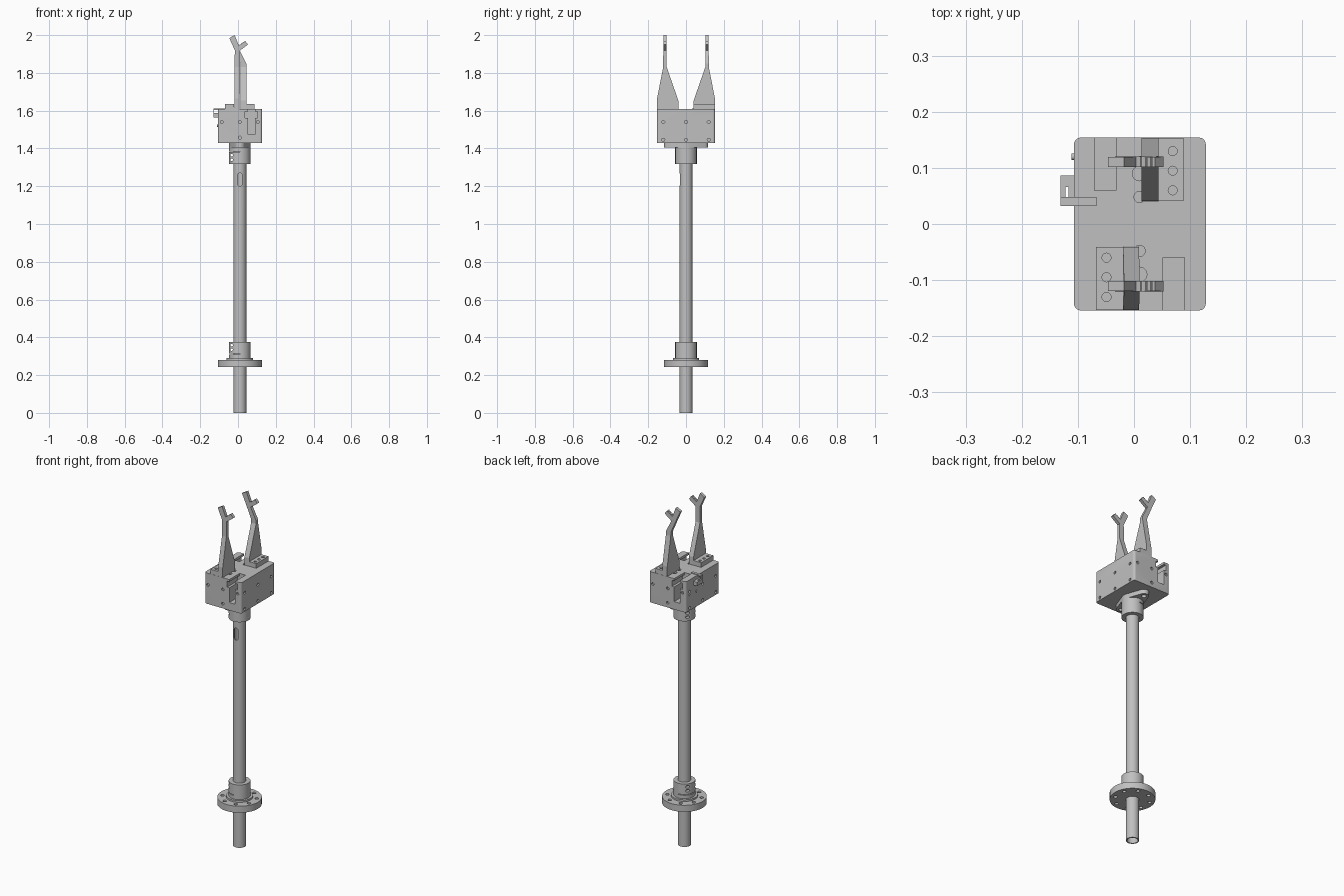
import bpy, bmesh, math
from mathutils import Matrix, Vector

old = bpy.data.objects.get("Cube")
if old:
    bpy.data.objects.remove(old, do_unlink=True)

metal = bpy.data.materials.new("light_grey_metal")
metal.use_nodes = True
GREY = (0.53, 0.53, 0.53, 1)
metal.diffuse_color = GREY
metal.node_tree.nodes["Principled BSDF"].inputs["Base Color"].default_value = GREY

CX = 0.01  # axis of the pole
AXES = {"X": Matrix.Rotation(math.pi / 2, 4, "Y"),
        "Y": Matrix.Rotation(math.pi / 2, 4, "X"),
        "Z": Matrix.Identity(4)}


def finish(name, bm):
    bmesh.ops.recalc_face_normals(bm, faces=bm.faces)
    mesh = bpy.data.meshes.new(name)
    bm.to_mesh(mesh)
    bm.free()
    mesh.materials.append(metal)
    obj = bpy.data.objects.new(name, mesh)
    bpy.context.collection.objects.link(obj)
    return obj


def add_box(bm, x, y, z):
    size = Vector((x[1] - x[0], y[1] - y[0], z[1] - z[0]))
    mid = Vector((x[0] + x[1], y[0] + y[1], z[0] + z[1])) / 2
    bmesh.ops.create_cube(bm, size=1, matrix=Matrix.Translation(mid) @ Matrix.Diagonal(size.to_4d()))


def add_cyl(bm, centre, r, depth, axis="Z", sides=24):
    bmesh.ops.create_cone(bm, cap_ends=True, segments=sides, radius1=r, radius2=r, depth=depth,
                          matrix=Matrix.Translation(centre) @ AXES[axis])


def box(name, x, y, z):
    bm = bmesh.new()
    add_box(bm, x, y, z)
    return finish(name, bm)


def disc(name, r, z0, z1, sides=64):
    bm = bmesh.new()
    add_cyl(bm, (CX, 0, (z0 + z1) / 2), r, z1 - z0, sides=sides)
    return finish(name, bm)


def prism(name, points, plane, lo, hi):
    """Extrude a 2D outline (in xz or yz) along the remaining axis."""
    bm = bmesh.new()
    place = (lambda a, b, d: (a, d, b)) if plane == "xz" else (lambda a, b, d: (d, a, b))
    face = bm.faces.new([bm.verts.new(place(a, b, lo)) for a, b in points])
    ext = bmesh.ops.extrude_face_region(bm, geom=[face])
    verts = [g for g in ext["geom"] if isinstance(g, bmesh.types.BMVert)]
    step = (0, hi - lo, 0) if plane == "xz" else (hi - lo, 0, 0)
    bmesh.ops.translate(bm, verts=verts, vec=step)
    return finish(name, bm)


def boolean(obj, tool, operation="DIFFERENCE"):
    mod = obj.modifiers.new("cut", "BOOLEAN")
    mod.operation, mod.solver, mod.object = operation, "EXACT", tool
    graph = bpy.context.evaluated_depsgraph_get()
    mesh = bpy.data.meshes.new_from_object(obj.evaluated_get(graph))
    obj.modifiers.clear()
    obj.data = mesh
    bpy.data.objects.remove(tool, do_unlink=True)


def smooth(obj):
    bpy.ops.object.select_all(action="DESELECT")
    obj.select_set(True)
    bpy.context.view_layer.objects.active = obj
    bpy.ops.object.shade_smooth_by_angle(angle=math.radians(30))


# Hollow pole with a rounded slot near the top
pole = disc("pole", 0.034, 0, 1.43)
boolean(pole, disc("pole_bore", 0.028, -0.1, 1.42))
boolean(pole, box("pole_slot", (CX - 0.012, CX + 0.012), (-0.06, 0), (1.212, 1.258)))
for z in (1.212, 1.258):
    bm = bmesh.new()
    add_cyl(bm, (CX, -0.03, z), 0.012, 0.06, "Y")
    boolean(pole, finish("slot_end", bm))
smooth(pole)

# Clamp collars with two bolt holes and a slit
for name, z0, z1, slit, holes in (("lower_collar", 0.285, 0.375, 0.312, (0.335, 0.358)),
                                  ("upper_collar", 1.317, 1.408, 1.383, (1.34, 1.364))):
    collar = disc(name, 0.057, z0, z1)
    boolean(collar, disc("collar_bore", 0.0335, z0 - 0.1, z1 + 0.1))
    bm = bmesh.new()
    add_box(bm, (-0.06, CX), (-0.1, 0.1), (slit - 0.002, slit + 0.002))
    for z in holes:
        add_cyl(bm, (-0.034, 0, z), 0.007, 0.2, "Y")
    boolean(collar, finish("collar_cuts", bm))
    smooth(collar)

# Round base flange with bolt holes and a raised ring
flange = disc("base_flange", 0.117, 0.242, 0.28)
boolean(flange, disc("flange_bore", 0.0335, 0.1, 0.4))
bm = bmesh.new()
for i in range(8):
    a = math.tau * (i + 0.5) / 8
    add_cyl(bm, (CX + 0.092 * math.cos(a), 0.092 * math.sin(a), 0.26), 0.01, 0.1)
boolean(flange, finish("flange_holes", bm))
smooth(flange)
ring = disc("flange_ring", 0.07, 0.275, 0.29)
boolean(ring, disc("ring_bore", 0.0335, 0.2, 0.4))
smooth(ring)

# Two-bolt oval flange below the gripper body
bm = bmesh.new()
add_cyl(bm, (CX, 0, 1.418), 0.057, 0.026, sides=64)
for s in (-1, 1):
    add_cyl(bm, (CX, s * 0.09, 1.418), 0.027, 0.026, sides=32)
hull = bmesh.ops.convex_hull(bm, input=bm.verts)
loose = [g for g in hull["geom_interior"] + hull["geom_unused"] if isinstance(g, bmesh.types.BMVert)]
bmesh.ops.delete(bm, geom=list(set(loose)), context="VERTS")
bmesh.ops.dissolve_limit(bm, angle_limit=0.01, verts=bm.verts, edges=bm.edges)
oval = finish("oval_flange", bm)
bm = bmesh.new()
for s in (-1, 1):
    add_cyl(bm, (CX, s * 0.09, 1.418), 0.013, 0.1)
boolean(oval, finish("oval_holes", bm))
smooth(oval)

# Gripper body with rounded upright corners
bm = bmesh.new()
add_box(bm, (-0.107, 0.128), (-0.154, 0.154), (1.43, 1.608))
upright = [e for e in bm.edges if abs(e.verts[0].co.z - e.verts[1].co.z) > 0.1]
bmesh.ops.bevel(bm, geom=upright, offset=0.012, segments=5, profile=0.5, affect="EDGES")
body = finish("gripper_body", bm)

# Guide slots: one open to the front, its twin open to the back
for s in (-1, 1):
    lo, hi = sorted((CX - s * 0.042, CX - s * 0.08))
    ends = sorted((s * 0.06, s * 0.3))
    boolean(body, box("slot", (lo, hi), ends, (1.475, 1.7)))
    boolean(body, box("slot_shoulder", (lo - 0.014, hi + 0.014), ends, (1.56, 1.595)))

# Screw holes in the four sides, and bolt holes through the body
bm = bmesh.new()
for side in (-0.107, 0.128):
    for y in (-0.12, 0, 0.12):
        for z in (1.446, 1.54):
            add_cyl(bm, (side, y, z), 0.008, 0.016, "X", 16)
for side in (-0.154, 0.154):
    s = math.copysign(1, side)
    for x, z in ((0.095 * s, 1.54), (0, 1.54), (0, 1.457), (-0.095 * s, 1.54)):
        add_cyl(bm, (CX + x, side, z), 0.008, 0.016, "Y", 16)
for s in (-1, 1):
    add_cyl(bm, (CX, s * 0.09, 1.5), 0.013, 0.4)
    add_cyl(bm, (CX, s * 0.048, 1.608), 0.01, 0.04)
boolean(body, finish("body_holes", bm))
smooth(body)

# Fingers: fork outline crossed with a tapered side outline
FORK = [(0.01, 1.918), (0.053, 1.95), (0.037, 1.97), (0.004, 1.945),
        (-0.018, 2.0), (-0.046, 1.984), (-0.017, 1.92)]
STEMS = {-1: ((-0.02, 1.605), (0.009, 1.605)),
         1: ((0.013, 1.85), (0.013, 1.605), (0.044, 1.605), (0.044, 1.85))}
TAPER = [(0.04, 1.6), (0.153, 1.6), (0.153, 1.665), (0.121, 1.83),
         (0.119, 2.05), (0.102, 2.05), (0.102, 1.83), (0.041, 1.655)]
for s, name in ((-1, "front"), (1, "back")):
    finger = prism(name + "_finger", list(STEMS[s]) + FORK, "xz", *sorted((s * 0.03, s * 0.16)))
    side = prism("side_outline", [(s * y, z) for y, z in TAPER], "yz", -0.1, 0.1)
    boolean(finger, side, "INTERSECT")
    # Small gripping grooves along the shorter fork arm
    bm = bmesh.new()
    for i in range(3):
        add_cyl(bm, (0.013 + i * 0.009, s * 0.11, 1.9525 + i * 0.0065), 0.0025, 0.06, "Y", 8)
    boolean(finger, finish("grooves", bm))

    # Finger foot, screwed to the sliding carrier
    x = sorted((CX + s * 0.03, CX + s * 0.078))
    y = sorted((s * 0.041, s * 0.153))
    foot = box(name + "_finger_foot", x, y, (1.6, 1.635))
    bm = bmesh.new()
    for d in (0.06, 0.095, 0.13):
        add_cyl(bm, (CX + s * 0.059, s * d, 1.635), 0.008, 0.03)
    boolean(foot, finish("foot_holes", bm))
    smooth(foot)

# Sensor brackets on the right-hand side
for name, y0, y1 in (("inner_sensor_bracket", 0.032, 0.086), ("outer_sensor_bracket", 0.093, 0.146)):
    bracket = box(name, (-0.131, -0.105), (y0, y1), (1.565, 1.587))
    bm = bmesh.new()
    add_box(bm, (-0.122, -0.117), (y0 + 0.013, y0 + 0.034), (1.5, 1.7))
    if name.startswith("outer"):
        add_cyl(bm, (-0.119, 0.135, 1.58), 0.009, 0.1)
    boolean(bracket, finish("bracket_cuts", bm))
    smooth(bracket)
box("sensor_arm", (-0.131, -0.067), (0.032, 0.048), (1.604, 1.612))
box("sensor_post", (-0.131, -0.126), (0.032, 0.048), (1.58, 1.606))
bm = bmesh.new()
for y in (0.06, 0.12):
    add_cyl(bm, (-0.106, y, 1.52), 0.006, 0.01, "X", 16)
smooth(finish("bracket_screws", bm))
